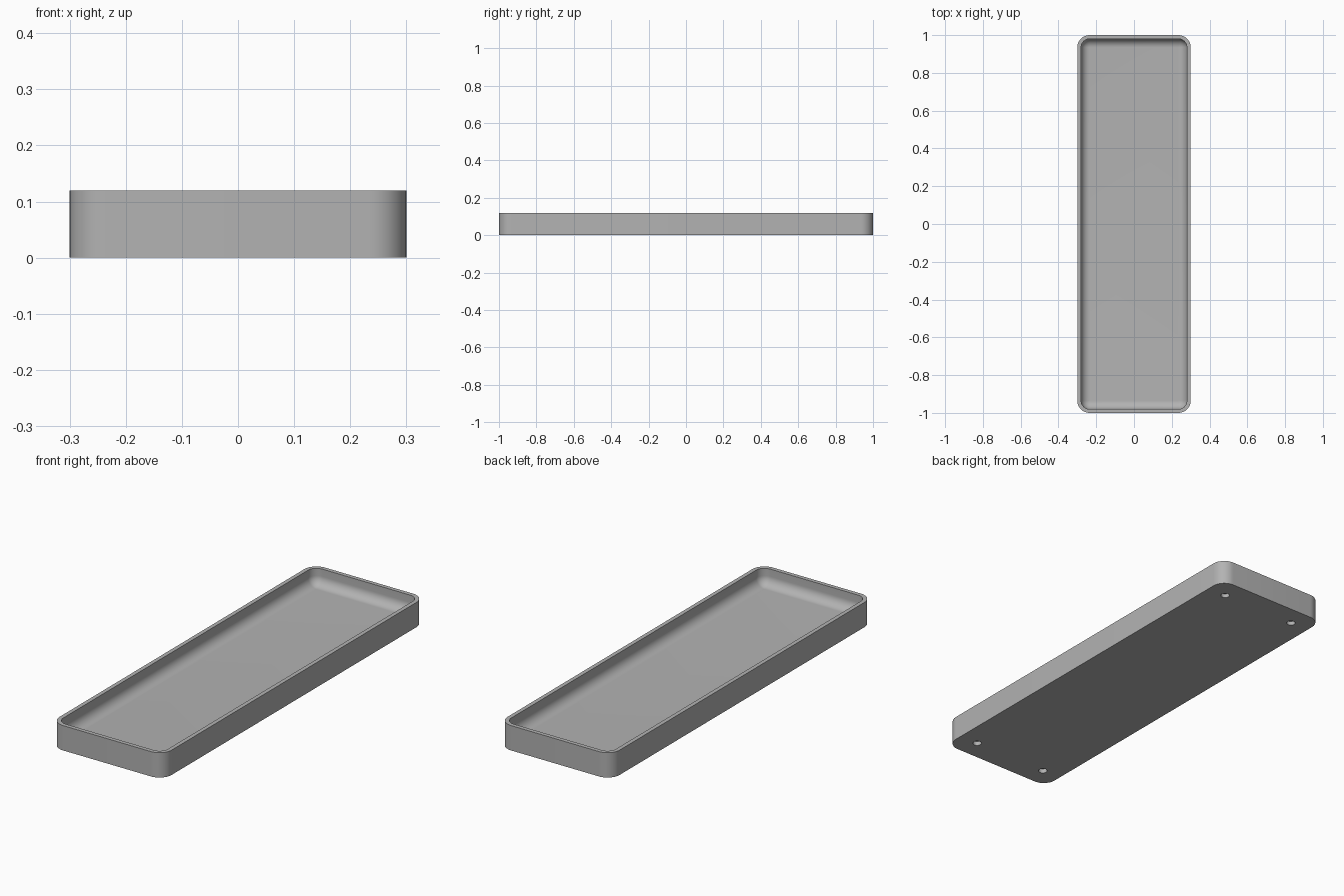
import bpy, bmesh, math
from mathutils import Vector

cube = bpy.data.objects.get("Cube")
if cube:
    bpy.data.objects.remove(cube, do_unlink=True)

HALF_X, HALF_Y, HEIGHT = 0.3, 1.0, 0.12
CORNER, WALL, FLOOR, FILLET = 0.065, 0.02, 0.04, 0.045
STEPS = 12

grey = bpy.data.materials.new("plain grey")
grey.use_nodes = True
grey.diffuse_color = (0.45, 0.45, 0.45, 1)
grey.node_tree.nodes["Principled BSDF"].inputs["Base Color"].default_value = (0.45, 0.45, 0.45, 1)


def ring(bm, inset, z):
    """Rounded rectangle of vertices, offset inward from the outer outline."""
    radius = max(CORNER - inset, 0.002)
    cx, cy = HALF_X - inset - radius, HALF_Y - inset - radius
    verts = []
    for quarter, (sx, sy) in enumerate([(1, 1), (-1, 1), (-1, -1), (1, -1)]):
        for i in range(STEPS + 1):
            a = (quarter + i / STEPS) * math.pi / 2
            verts.append(bm.verts.new((sx * cx + radius * math.cos(a),
                                       sy * cy + radius * math.sin(a), z)))
    return verts


def finish(bm, name):
    bmesh.ops.recalc_face_normals(bm, faces=bm.faces)
    mesh = bpy.data.meshes.new(name)
    bm.to_mesh(mesh)
    bm.free()
    mesh.materials.append(grey)
    obj = bpy.data.objects.new(name, mesh)
    bpy.context.collection.objects.link(obj)
    return obj


# Tray: outer wall, flat rim, inner wall and a rounded fillet into the floor
profile = [(0, 0), (0, HEIGHT), (WALL, HEIGHT)]
for i in range(STEPS + 1):
    a = i / STEPS * math.pi / 2
    profile.append((WALL + FILLET * (1 - math.cos(a)), FLOOR + FILLET * (1 - math.sin(a))))
bm = bmesh.new()
rings = [ring(bm, inset, z) for inset, z in profile]
for low, high in zip(rings, rings[1:]):
    n = len(low)
    for i in range(n):
        j = (i + 1) % n
        bm.faces.new((low[i], low[j], high[j], high[i]))
bm.faces.new(rings[0])
bm.faces.new(rings[-1])
tray = finish(bm, "tray")

# Four shallow round recesses in the underside
bm = bmesh.new()
for sx in (-1, 1):
    for sy in (-1, 1):
        made = bmesh.ops.create_cone(bm, cap_ends=True, segments=32, radius1=0.02,
                                     radius2=0.02, depth=0.04)
        bmesh.ops.translate(bm, verts=made["verts"], vec=Vector((sx * 0.2, sy * 0.9, 0)))
cutter = finish(bm, "recess_cutter")
cutter.hide_render = True
cutter.hide_viewport = True

cut = tray.modifiers.new("foot recesses", "BOOLEAN")
cut.operation = "DIFFERENCE"
cut.solver = "EXACT"
cut.object = cutter

# Bake the cut, then smooth the curves while keeping edges sharp
bpy.context.view_layer.objects.active = tray
tray.select_set(True)
bpy.ops.object.modifier_apply(modifier=cut.name)
bpy.data.objects.remove(cutter, do_unlink=True)
bpy.ops.object.shade_smooth_by_angle(angle=math.radians(35))
